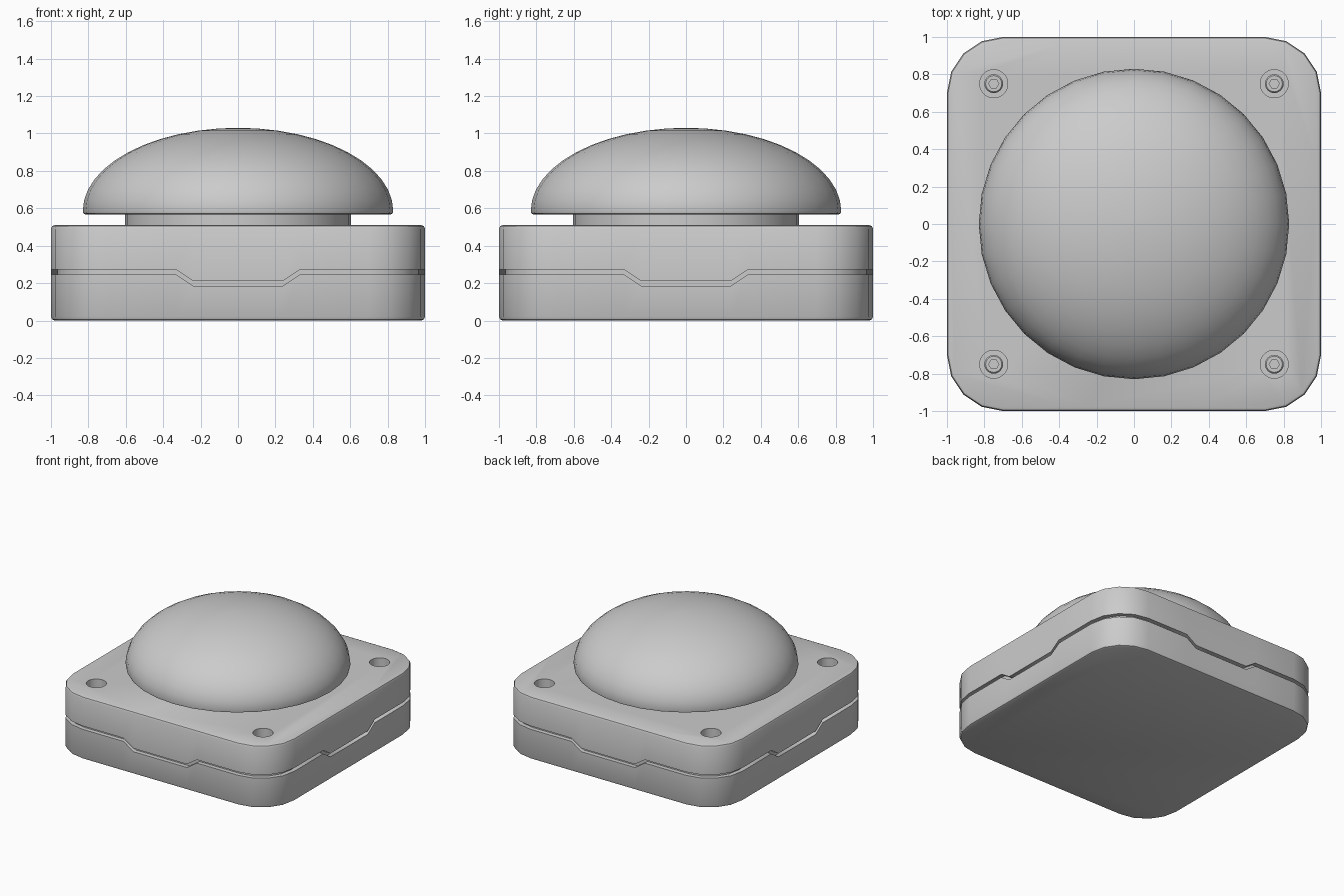
import bpy, bmesh, math

if "Cube" in bpy.data.objects:
    bpy.data.objects.remove(bpy.data.objects["Cube"])


def loft(name, rings, cap_start=True, cap_end=True, angle=35):
    """Skin a list of equal-length point rings into one object."""
    bm = bmesh.new()
    vr = [[bm.verts.new(p) for p in ring] for ring in rings]
    n = len(vr[0])
    for a, b in zip(vr, vr[1:]):
        for i in range(n):
            j = (i + 1) % n
            bm.faces.new((a[i], a[j], b[j], b[i]))
    if cap_start:
        bm.faces.new(vr[0][::-1])
    if cap_end:
        bm.faces.new(vr[-1])
    bmesh.ops.recalc_face_normals(bm, faces=bm.faces)
    me = bpy.data.meshes.new(name)
    bm.to_mesh(me)
    bm.free()
    ob = bpy.data.objects.new(name, me)
    bpy.context.collection.objects.link(ob)
    smooth(ob, angle)
    return ob


def activate(ob):
    bpy.ops.object.select_all(action='DESELECT')
    ob.select_set(True)
    bpy.context.view_layer.objects.active = ob


def smooth(ob, angle=35):
    activate(ob)
    bpy.ops.object.shade_smooth_by_angle(angle=math.radians(angle))


def circle(r, z, n=32, cx=0, cy=0, sides=0):
    """Ring of n points; with sides given, it follows a regular polygon."""
    pts = []
    for i in range(n):
        t = 2 * math.pi * i / n
        k = r
        if sides:
            s = 2 * math.pi / sides
            k = r * math.cos(s / 2) / math.cos(t % s - s / 2)
        pts.append((cx + k * math.cos(t), cy + k * math.sin(t), z))
    return pts


def outline(inset, z, wave=False):
    """Rounded square ring; wave adds the dip in the middle of each side."""
    pts = []
    side = 1 - inset
    r = 0.3 - inset
    for q in range(4):
        c, s = [(1, 0), (0, 1), (-1, 0), (0, -1)][q]
        local = [(side, y, -0.06 if abs(y) < 0.3 else 0)
                 for y in (-0.33, -0.24, 0.24, 0.33)]
        for k in range(5):
            a = math.pi / 8 * k
            local.append((0.7 + r * math.cos(a), 0.7 + r * math.sin(a), 0))
        for x, y, d in local:
            pts.append((x * c - y * s, x * s + y * c, z + (d if wave else 0)))
    return pts


# Housing: two shells separated by a stepped seam groove
G = 0.035
housing = loft("housing", [
    outline(0.02, 0), outline(0.006, 0.006), outline(0, 0.02),
    outline(0, 0.245, True), outline(G, 0.245, True),
    outline(G, 0.272, True), outline(0, 0.272, True),
    outline(0, 0.49), outline(0.006, 0.504), outline(0.02, 0.51)])

# Screw wells in the four corners
corners = [(x, y) for x in (-0.75, 0.75) for y in (-0.75, 0.75)]
for x, y in corners:
    cutter = loft("well_cutter", [circle(0.075, 0.38, 32, x, y),
                                  circle(0.075, 0.6, 32, x, y)])
    cutter.hide_render = True
    mod = housing.modifiers.new("well", 'BOOLEAN')
    mod.operation = 'DIFFERENCE'
    mod.solver = 'EXACT'
    mod.object = cutter
    activate(housing)
    bpy.ops.object.modifier_apply(modifier=mod.name)
    bpy.data.objects.remove(cutter)
smooth(housing)

# Screws with hexagonal sockets
for x, y in corners:
    loft("screw", [
        circle(0.05, 0.375, 24, x, y), circle(0.05, 0.42, 24, x, y),
        circle(0.043, 0.428, 24, x, y),
        circle(0.027, 0.428, 24, x, y, 6), circle(0.027, 0.4, 24, x, y, 6)])

# Plunger under the button
loft("plunger", [circle(0.605, 0.505), circle(0.605, 0.58)])

# Domed button cap
rings = [circle(0.815, 0.567), circle(0.827, 0.572)]
for k in range(12):
    t = math.pi / 2 * k / 12
    rings.append(circle(0.83 * math.cos(t), 0.585 + 0.445 * math.sin(t)))
rings.append(circle(0.02, 1.03))
loft("button_cap", rings, angle=40)
